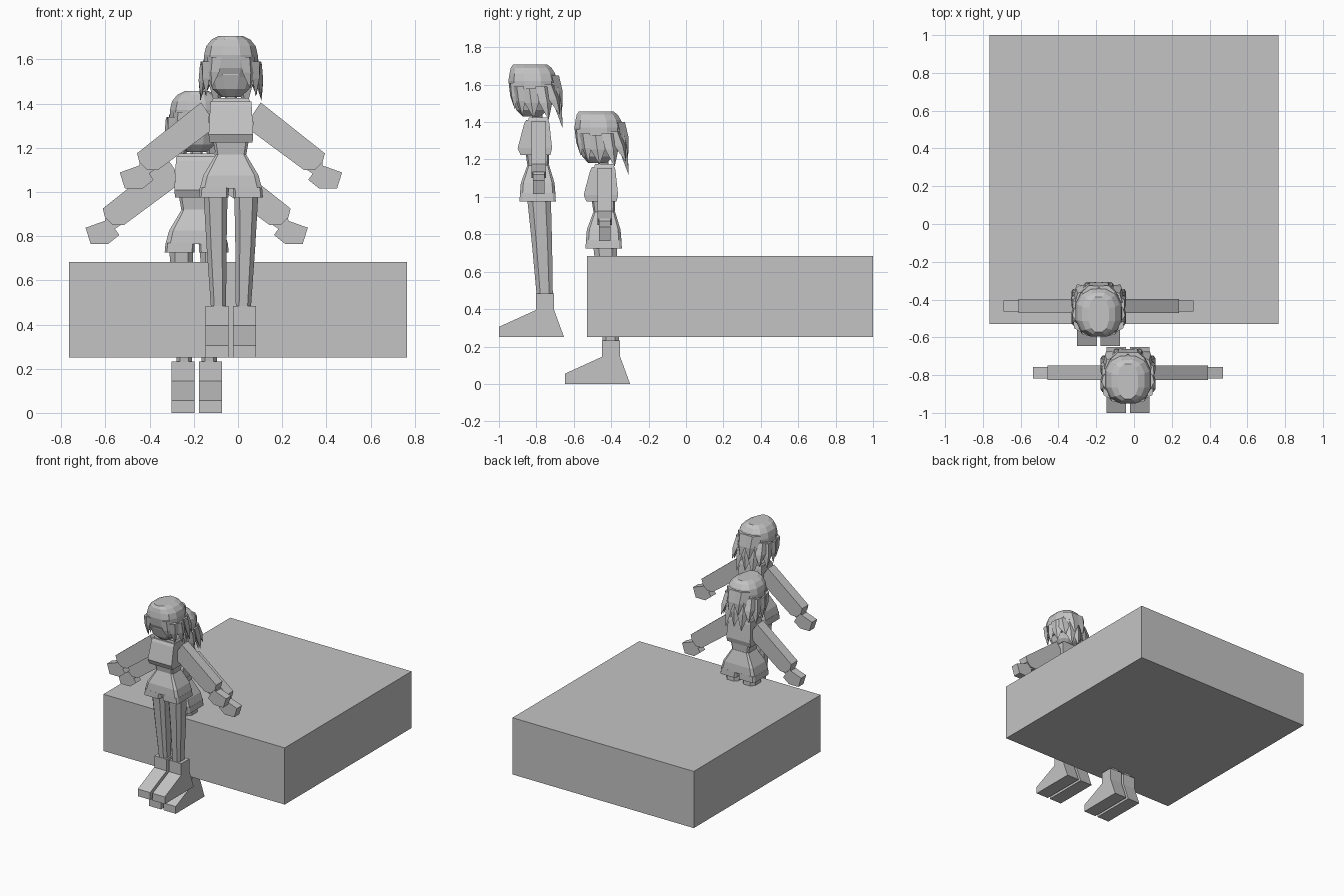
import bpy, bmesh, math
from mathutils import Vector

cube = bpy.data.objects.get("Cube")
if cube:
    bpy.data.objects.remove(cube)

grey = bpy.data.materials.new("plain_grey")
grey.use_nodes = True
colour = (0.55, 0.55, 0.55, 1)
grey.diffuse_color = colour
grey.node_tree.nodes["Principled BSDF"].inputs["Base Color"].default_value = colour

figure_parts = []


def finish(name, bm, part=True):
    bmesh.ops.recalc_face_normals(bm, faces=bm.faces)
    mesh = bpy.data.meshes.new(name)
    bm.to_mesh(mesh)
    bm.free()
    mesh.materials.append(grey)
    obj = bpy.data.objects.new(name, mesh)
    bpy.context.collection.objects.link(obj)
    if part:
        figure_parts.append(obj)
    return obj


def bridge(bm, rings):
    """Skin a stack of equal rings and cap both ends."""
    rings = [[bm.verts.new(p) for p in ring] for ring in rings]
    n = len(rings[0])
    for low, high in zip(rings, rings[1:]):
        for i in range(n):
            j = (i + 1) % n
            bm.faces.new((low[i], low[j], high[j], high[i]))
    bm.faces.new(rings[0][::-1])
    bm.faces.new(rings[-1])


def box_ring(z, cx, cy, rx, ry, cut=0.0):
    """Rectangle whose corners are clipped by a share of its size."""
    if not cut:
        return [(cx + a * rx, cy + b * ry, z) for a, b in ((-1, -1), (1, -1), (1, 1), (-1, 1))]
    k = 1 - cut
    corners = ((-k, -1), (k, -1), (1, -k), (1, k), (k, 1), (-k, 1), (-1, k), (-1, -k))
    return [(cx + a * rx, cy + b * ry, z) for a, b in corners]


def round_ring(z, cy, rx, ry, n=12):
    """Squarish oval ring."""
    ring = []
    for i in range(n):
        a = math.tau * (i + 0.5) / n
        c, s = math.cos(a), math.sin(a)
        ring.append((rx * math.copysign(abs(c) ** 0.8, c),
                     cy + ry * math.copysign(abs(s) ** 0.8, s), z))
    return ring


def loft(name, rings):
    bm = bmesh.new()
    bridge(bm, rings)
    return finish(name, bm)


def plate(name, points, place, half):
    """Extrude an outline; place(u, v, depth) gives the 3D position."""
    return loft(name, [[place(u, v, d) for u, v in points] for d in (-half, half)])


def locks(name, specs):
    """Pointed hair locks: (root, tip, half width, thickness)."""
    bm = bmesh.new()
    centre = Vector((0, -0.03, 0))
    for root, tip, width, thick in specs:
        root, tip = Vector(root), Vector(tip)
        out = root - centre
        out.z = 0
        out.normalize()
        side = out.cross(Vector((0, 0, 1)))
        mid = root.lerp(tip, 0.5)
        base = [root - side * width, root + out * thick, root + side * width, root - out * thick]
        belly = [mid - side * width * .85, mid + out * thick, mid + side * width * .85, mid - out * thick]
        bridge(bm, [base, belly, [tip + (p - root) * 0.04 for p in base]])
    return finish(name, bm)


# Boots, legs, shorts legs and arms, mirrored
boot = [(-.21, 0), (.138, 0), (.085, .145), (.085, .233), (-.012, .233), (-.012, .145), (-.21, .055)]
sleeve = [(.09, .60), (.098, 1.10), (.135, 1.155), (.425, .925), (.415, .885), (.38, .85), (.33, .85), (.10, 1.02)]
sleeve = sleeve[1:]
wrist = [(.37, .90), (.41, .91), (.415, .87), (.375, .83), (.345, .85)]
hand = [(.40, .875), (.503, .838), (.48, .765), (.40, .765), (.35, .805)]
for label, s in (("right", -1), ("left", 1)):
    plate(label + "_boot", boot, lambda u, v, d: (s * .062 + d, u, v), .052)
    loft(label + "_leg", [box_ring(.22, s * .056, .035, .034, .043, .45),
                          box_ring(.50, s * .065, .020, .045, .054, .45),
                          box_ring(.76, s * .070, .003, .055, .064, .45)])
    loft(label + "_shorts_leg", [box_ring(.725, s * .078, -.003, .067, .097, .15),
                                 box_ring(.77, s * .075, -.003, .066, .095, .15)])
    plate(label + "_sleeve", sleeve, lambda u, v, d: (s * u, .003 + d, v), .038)
    plate(label + "_wrist", wrist, lambda u, v, d: (s * u, .003 + d, v), .030)
    plate(label + "_hand", hand, lambda u, v, d: (s * u, .003 + d, v), .030)

# Trunk
loft("shorts", [box_ring(.765, 0, -.003, .141, .095, .15),
                box_ring(.825, 0, -.003, .125, .090, .15),
                box_ring(.92, 0, 0, .068, .058, .15)])
loft("waist", [box_ring(.90, 0, 0, .066, .055, .15),
               box_ring(1.0, 0, -.005, .084, .065, .15)])
loft("jacket", [box_ring(.975, 0, -.015, .098, .080),
                box_ring(1.01, 0, -.018, .101, .092),
                box_ring(1.14, 0, -.008, .094, .068),
                box_ring(1.16, 0, -.005, .092, .060)])
loft("collar", [box_ring(1.15, 0, 0, .092, .056),
                box_ring(1.175, 0, 0, .080, .050),
                box_ring(1.16, 0, 0, .035, .035)])
loft("neck", [box_ring(1.12, 0, 0, .027, .028, .3), box_ring(1.23, 0, -.01, .027, .028, .3)])

# Head and faceted hair
loft("head", [round_ring(1.18, -.035, .045, .050),
              round_ring(1.215, -.035, .085, .085),
              round_ring(1.28, -.033, .105, .108),
              round_ring(1.38, -.030, .105, .108)])
loft("hair_cap", [round_ring(1.255, -.018, .114, .110),
                  round_ring(1.31, -.026, .126, .128),
                  round_ring(1.37, -.030, .125, .133),
                  round_ring(1.41, -.032, .115, .125),
                  round_ring(1.44, -.038, .090, .112),
                  round_ring(1.457, -.043, .055, .095)])

# Hanging locks: sides, then the back
side_locks = []
for s in (-1, 1):
    side_locks += [((s * .115, -.105, 1.34), (s * .112, -.085, 1.185), .035, .018),
                   ((s * .122, -.045, 1.33), (s * .135, -.025, 1.175), .045, .018),
                   ((s * .118, .025, 1.34), (s * .138, .055, 1.165), .045, .020)]
locks("side_hair", side_locks)
back_locks = [((0, .085, 1.35), (0, .125, 1.135), .055, .022)]
for s in (-1, 1):
    back_locks += [((s * .06, .080, 1.36), (s * .065, .130, 1.12), .050, .022),
                   ((s * .095, .055, 1.35), (s * .115, .115, 1.19), .045, .022),
                   ((s * .045, .090, 1.40), (s * .035, .130, 1.23), .055, .022)]
locks("back_hair", back_locks)

# Fringe locks that tuck inward over the face
locks("fringe", [((x, -.135, 1.36), (x * 1.15, -.125, z), .04, .016)
                 for x, z in ((-.075, 1.225), (-.03, 1.25), (.03, 1.25), (.075, 1.22))])

# Two figures from the same parts
for obj in figure_parts:
    rear = obj.copy()
    rear.name = "rear_" + obj.name
    bpy.context.collection.objects.link(rear)
    rear.location = (-.187, -.437, 0)
    obj.name = "front_" + obj.name
    obj.location = (-.032, -.79, .25)

# Large block
bm = bmesh.new()
bridge(bm, [box_ring(z, 0, .235, .766, .765) for z in (.25, .683)])
finish("block", bm, part=False)
